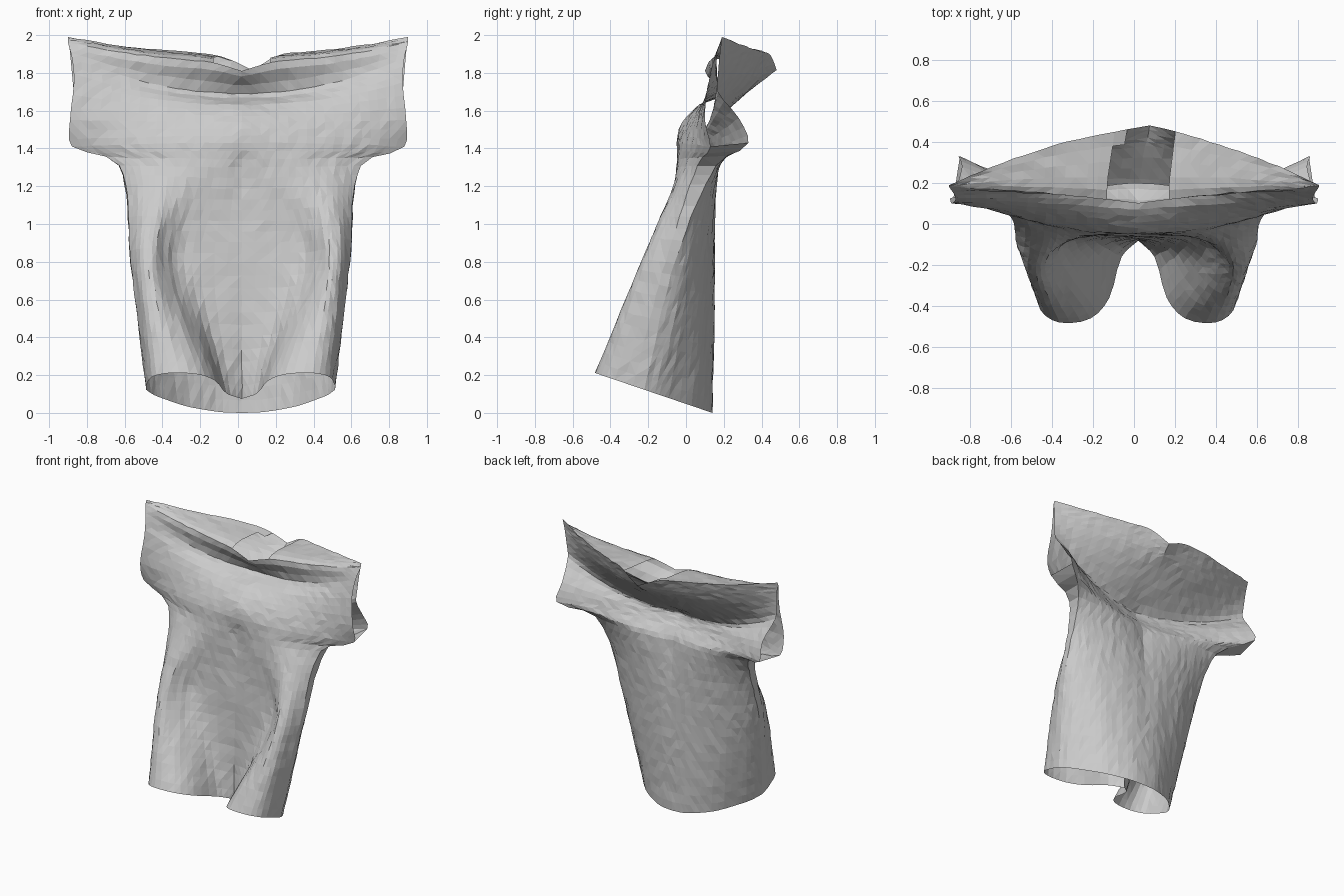
import bpy
import bmesh
import math
import random
from mathutils import Vector

random.seed(4)
cube = bpy.data.objects.get("Cube")
if cube:
    bpy.data.objects.remove(cube)

COLS = 3                                   # subdivisions between profile points
STEPS = [11, 9, 3, 3, 3, 3, 3, 5]          # subdivisions between key rows
ARM_KEY, LIP_KEY = 3, 7                    # rows where sleeve and neck openings begin


def skirt_row(height, tilt, points):
    """Half row of the lower body, its hem rising towards the front."""
    return [Vector((x, y, height - tilt * (y - .14))) for x, y in points]


def yoke_row(width, z_mid, z_side, y_mid, y_half, y_side, dip=0):
    """Half row of the upper body, a smooth arc from the middle to the sleeve."""
    row = []
    for i in range(7):
        s = i / 6
        x = width * s
        a, b, c = (1 - s) * (1 - 2 * s), 4 * s * (1 - s), s * (2 * s - 1)
        y = a * y_mid + b * y_half + c * y_side
        z = z_mid + (z_side - z_mid) * s ** 2 - dip * math.exp(-(x / .13) ** 4)
        row.append(Vector((x, y, z)))
    return row


def spline(points, counts):
    """Smooth curve through unevenly spaced points, with a step count per span."""
    def slope(i):
        a, b, c = points[max(i - 1, 0)], points[i], points[min(i + 1, len(points) - 1)]
        return (c - a) / max((b - a).length + (c - b).length, .001)

    out = []
    for i, count in enumerate(counts):
        p, q = points[i], points[i + 1]
        size = (q - p).length
        m, n = slope(i) * size, slope(i + 1) * size
        for k in range(count):
            t = k / count
            h = t * t * (3 - 2 * t)
            out.append(p * (1 - h) + q * h + m * t * (1 - t) ** 2 - n * t * t * (1 - t))
    out.append(points[-1].copy())
    return out


ridge = yoke_row(.9, 1.9, 1.99, .48, .37, .19, .085)

# Front panel: two deep folds below, a full chest and a slack crease under the neck
front = [
    skirt_row(0, .34, [(0, -.08), (.08, -.16), (.14, -.36), (.23, -.46),
                       (.38, -.48), (.47, -.42), (.5, -.28)]),
    skirt_row(.76, .15, [(0, -.06), (.22, -.07), (.34, -.1), (.41, -.17),
                         (.47, -.23), (.53, -.21), (.58, -.11)]),
    yoke_row(.64, 1.3, 1.31, -.03, -.04, .06),
    yoke_row(.88, 1.43, 1.41, -.05, .0, .13),
    yoke_row(.89, 1.54, 1.55, -.02, .04, .1),
    yoke_row(.87, 1.63, 1.75, .07, .1, .12),
    yoke_row(.88, 1.69, 1.88, .2, .17, .15),
    yoke_row(.9, 1.86, 1.96, .1, .15, .18, .05),
    ridge,
]

# Back panel: plain drop, a wide hollow sinking inwards, then a bag leaning backwards
back = [
    skirt_row(0, .34, [(0, .14), (.1, .13), (.2, .09), (.3, .03),
                       (.4, -.07), (.46, -.14), (.5, -.22)]),
    skirt_row(.76, .15, [(0, .15), (.12, .15), (.25, .13), (.37, .1),
                         (.47, .05), (.54, .0), (.58, -.06)]),
    yoke_row(.64, 1.28, 1.31, .12, .17, .16),
    yoke_row(.85, 1.37, 1.43, .08, .16, .33),
    yoke_row(.84, 1.42, 1.56, .05, .13, .28),
    yoke_row(.87, 1.46, 1.7, .04, .11, .17),
    yoke_row(.88, 1.6, 1.8, .22, .21, .17),
    yoke_row(.89, 1.74, 1.91, .38, .31, .18),
    ridge,
]


def panel(keys):
    """Fill in a half panel and mirror every row, from left to right."""
    columns = [spline(list(c), STEPS) for c in zip(*keys)]
    rows = []
    for row in zip(*columns):
        half = spline(list(row), [COLS] * 6)
        mirrored = [Vector((-p.x, p.y, p.z)) for p in reversed(half[1:])]
        rows.append(mirrored + half)
    return rows


front_rows, back_rows = panel(front), panel(back)
rings = [f + b[::-1] for f, b in zip(front_rows, back_rows)]
span = len(front_rows[0])
arm_row, neck_row = sum(STEPS[:ARM_KEY]), sum(STEPS[:LIP_KEY])

# One sheet of cloth, left open at hem, sleeves and neck
bm = bmesh.new()
grid = [[bm.verts.new(p) for p in ring] for ring in rings]
for r in range(len(grid) - 1):
    for i in range(2 * span):
        j = (i + 1) % (2 * span)
        at_sleeve = i in (span - 1, 2 * span - 1)
        middle = (grid[r][i].co + grid[r][j].co) / 2
        neck_left = -.16 + .5 * max(middle.y - .25, 0)
        at_neck = i < span and neck_left < middle.x < .16
        if (at_sleeve and r >= arm_row) or (at_neck and r >= neck_row):
            continue
        bm.faces.new((grid[r][i], grid[r][j], grid[r + 1][j], grid[r + 1][i]))

# Close the shoulder seam
bmesh.ops.remove_doubles(bm, verts=grid[-1], dist=.0005)
loose = [v for v in bm.verts if not v.link_faces]
bmesh.ops.delete(bm, geom=loose, context='VERTS')

# Lopsided drape and small wrinkles
for v in bm.verts:
    p = v.co
    p.x += .02 * (1 - (p.x / .9) ** 2)
    if p.z > 1.6:
        p.x += .2 * max(p.y - .2, 0) * math.exp(-(p.x / .25) ** 2)
    if not v.is_boundary:
        p += Vector([random.uniform(-.003, .003) for _ in range(3)])
bmesh.ops.triangulate(bm, faces=bm.faces[:])
low = min(v.co.z for v in bm.verts)
for v in bm.verts:
    v.co.z -= low

mesh = bpy.data.meshes.new("shirt_cloth")
bm.to_mesh(mesh)
bm.free()
shirt = bpy.data.objects.new("shirt_cloth", mesh)
bpy.context.scene.collection.objects.link(shirt)

# Plain grey cloth
cloth = bpy.data.materials.new("grey_cloth")
cloth.use_nodes = True
grey = (.6, .6, .6, 1)
cloth.diffuse_color = grey
cloth.node_tree.nodes["Principled BSDF"].inputs["Base Color"].default_value = grey
mesh.materials.append(cloth)
